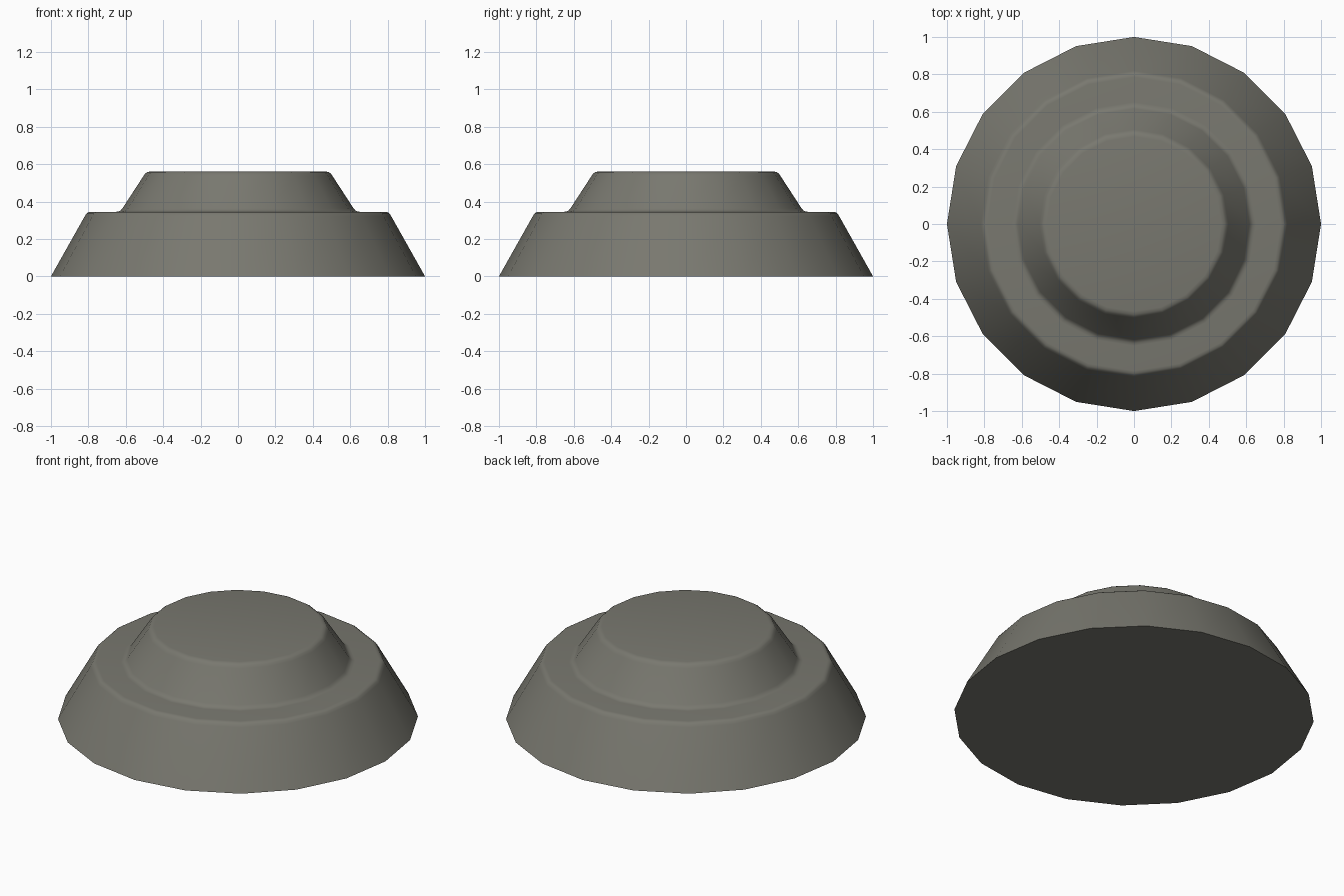
import bpy, bmesh, math

if "Cube" in bpy.data.objects:
    bpy.data.objects.remove(bpy.data.objects["Cube"])

SIDES = 20

stone = bpy.data.materials.new("warm grey")
stone.diffuse_color = (0.19, 0.188, 0.16, 1)
stone.use_nodes = True
stone.node_tree.nodes["Principled BSDF"].inputs["Base Color"].default_value = stone.diffuse_color

# Stepped half-profile (radius, height) with rounded step edges
profile = [(1.0, 0.0), (0.819, 0.322), (0.81, 0.336), (0.799, 0.343), (0.785, 0.345),
           (0.652, 0.345), (0.638, 0.347), (0.626, 0.354), (0.617, 0.365),
           (0.505, 0.537), (0.496, 0.55), (0.484, 0.558), (0.467, 0.561)]

# Revolve the profile into rings, then cap top and bottom
bm = bmesh.new()
rings = []
for r, z in profile:
    rings.append([bm.verts.new((r * math.cos(2 * math.pi * i / SIDES),
                                r * math.sin(2 * math.pi * i / SIDES), z))
                  for i in range(SIDES)])
for low, high in zip(rings, rings[1:]):
    for i in range(SIDES):
        j = (i + 1) % SIDES
        bm.faces.new((low[i], low[j], high[j], high[i]))
bm.faces.new(rings[0][::-1])
bm.faces.new(rings[-1])
bmesh.ops.recalc_face_normals(bm, faces=bm.faces[:])

mesh = bpy.data.meshes.new("stepped_base")
bm.to_mesh(mesh)
bm.free()
mesh.materials.append(stone)
base = bpy.data.objects.new("stepped_base", mesh)
bpy.context.collection.objects.link(base)

# Smooth sides, sharp bottom rim
bpy.context.view_layer.objects.active = base
base.select_set(True)
bpy.ops.object.shade_smooth_by_angle(angle=math.radians(35))
